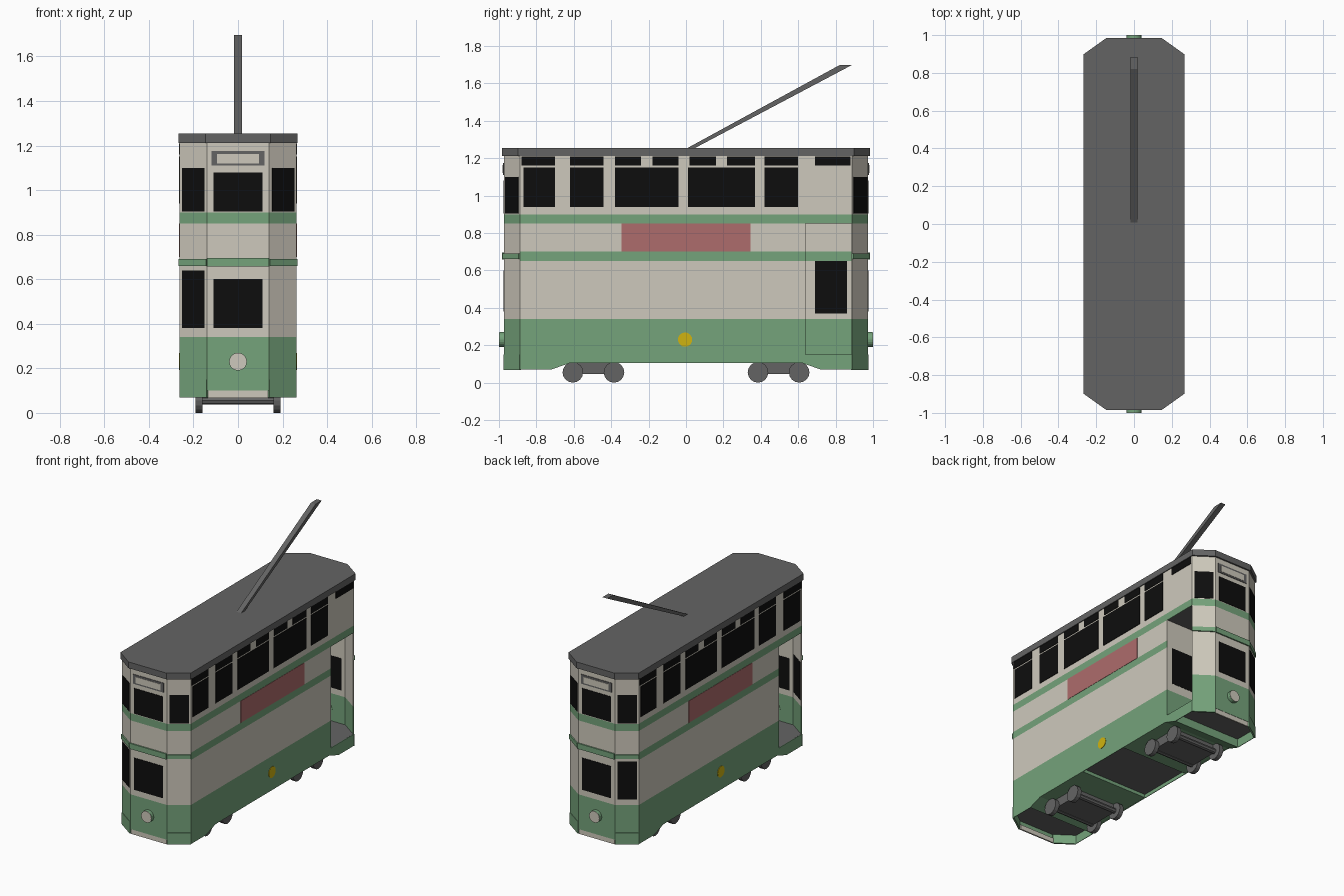
import bpy, bmesh, math
from mathutils import Vector

if "Cube" in bpy.data.objects:
    bpy.data.objects.remove(bpy.data.objects["Cube"])


def material(name, r, g, b):
    lin = [((c / 255 + 0.055) / 1.055) ** 2.4 if c > 10 else c / 255 / 12.92 for c in (r, g, b)]
    m = bpy.data.materials.new(name)
    m.diffuse_color = (*lin, 1)
    m.use_nodes = True
    m.node_tree.nodes["Principled BSDF"].inputs["Base Color"].default_value = m.diffuse_color
    return m


CREAM = material("cream", 206, 201, 188)
GREEN = material("green", 117, 163, 123)
GREY = material("dark grey", 100, 100, 100)
BLACK = material("window black", 13, 13, 13)
RED = material("dull red", 174, 108, 108)
YELLOW = material("yellow", 208, 180, 16)


def finish(name, bm, *mats, recalc=True):
    if recalc:
        bmesh.ops.recalc_face_normals(bm, faces=bm.faces)
    me = bpy.data.meshes.new(name)
    bm.to_mesh(me)
    bm.free()
    for m in mats:
        me.materials.append(m)
    ob = bpy.data.objects.new(name, me)
    bpy.context.collection.objects.link(ob)
    return ob


def prism(name, pts, vec, mat):
    """Extrude a closed outline of 3D points along vec."""
    bm = bmesh.new()
    f = bm.faces.new([bm.verts.new(p) for p in pts])
    r = bmesh.ops.extrude_face_region(bm, geom=[f])
    bmesh.ops.translate(bm, verts=[v for v in r["geom"] if isinstance(v, bmesh.types.BMVert)], vec=vec)
    return finish(name, bm, mat)


def slab(name, p, q, z0, z1, mat, out=0.003, inn=-0.006):
    """Upright plate from plan point p to q, between two offsets from the wall."""
    p, q = Vector((*p, 0)), Vector((*q, 0))
    d = (q - p).normalized()
    n = Vector((d.y, -d.x, 0))
    a, b = p + n * inn, q + n * inn
    up = Vector((0, 0, 1))
    return prism(name, [a + up * z0, b + up * z0, b + up * z1, a + up * z1], n * (out - inn), mat)


def box(name, x0, x1, y0, y1, z0, z1, mat):
    return prism(name, [(x0, y0, z0), (x1, y0, z0), (x1, y1, z0), (x0, y1, z0)], (0, 0, z1 - z0), mat)


def octagon(w, cw, l, cl):
    return [(-cw, -l), (cw, -l), (w, -cl), (w, cl), (cw, l), (-cw, l), (-w, cl), (-w, -cl)]


def disc(name, c, r, depth, axis, mat, n=20):
    bm = bmesh.new()
    bmesh.ops.create_cone(bm, cap_ends=True, segments=n, radius1=r, radius2=r, depth=depth)
    ob = finish(name, bm, mat)
    rot = Vector((0, 0, 1)).rotation_difference(Vector(axis)).to_matrix().to_4x4()
    ob.data.transform(rot)
    ob.location = c
    return ob


W, CW, L, CL = 0.262, 0.14, 0.974, 0.888

# Body shell: thin walls with painted bands and two diagonal doorways
ys = [-CL, -0.72, -0.64, -0.62, 0.62, 0.64, 0.72, CL]
ring = [(-CW, -L), (CW, -L)] + [(W, y) for y in ys] + [(CW, L), (-CW, L)] + [(-W, -y) for y in ys]
levels = [None, 0.15, 0.34, 0.65, 0.70, 0.85, 0.90, 1.22]


def skirt(y):
    return 0.07 + 0.035 * min(1, max(0, (0.72 - abs(y)) / 0.10))


bm = bmesh.new()
for i, a in enumerate(ring):
    b = ring[(i + 1) % len(ring)]
    side = a[0] == b[0]
    centre = a[1] == b[1]
    my = (a[1] + b[1]) / 2
    door = side and my * (1 if a[0] > 0 else -1) > 0.64
    for k in range(7):
        if door and 1 <= k <= 4:
            continue
        za, zb = (levels[k],) * 2 if k else ((0.10, 0.10) if centre else (skirt(a[1]), skirt(b[1])))
        f = bm.faces.new([bm.verts.new(v) for v in
                          ((*a, za), (*b, zb), (*b, levels[k + 1]), (*a, levels[k + 1]))])
        f.material_index = 1 if k in (0, 1, 5) or (k == 3 and side) else 0
bmesh.ops.remove_doubles(bm, verts=bm.verts, dist=0.0005)
body = finish("body_shell", bm, CREAM, GREEN, recalc=False)
sol = body.modifiers.new("thickness", "SOLIDIFY")
sol.thickness, sol.offset = 0.004, -1

# Roof, upper deck and lower floor
prism("roof", [(x, y, 1.212) for x, y in octagon(0.268, 0.146, 0.985, 0.898)], (0, 0, 0.043), GREY)
inner = octagon(W - 0.004, CW - 0.002, L - 0.004, CL - 0.002)
prism("upper_deck", [(x, y, 0.853) for x, y in inner], (0, 0, 0.03), GREY)
prism("lower_floor", [(x, y, 0.13) for x, y in inner], (0, 0, 0.02), GREY)

# Trolley pole
prism("trolley_pole", [(-0.018, 0, 1.25), (-0.018, 0.82, 1.697), (-0.018, 0.885, 1.697), (-0.018, 0.04, 1.25)],
      (0.036, 0, 0), GREY)

# Side windows: (start, end) along the right side
tall = [(-0.87, -0.70), (-0.62, -0.44), (-0.38, -0.04), (0.01, 0.37), (0.42, 0.60)]
vents = [(-0.88, -0.70), (-0.62, -0.44), (-0.38, -0.24), (-0.18, -0.04),
         (0.02, 0.16), (0.22, 0.37), (0.42, 0.60), (0.69, 0.88)]
for s in (1, -1):
    x = s * W
    for a, b in tall + ([(0.69, 0.87)] if s < 0 else []):
        slab("side_window", (x, s * a), (x, s * b), 0.94, 1.15, BLACK)
    for a, b in vents:
        slab("side_vent_window", (x, s * a), (x, s * b), 1.16, 1.21, BLACK)
    slab("side_panel", (x, -s * 0.345), (x, s * 0.345), 0.70, 0.85, RED, 0.002)
    disc("side_emblem", (x, -0.005, 0.23), 0.038, 0.006, (1, 0, 0), YELLOW)

    # Entrance lobby: partition and window on the facing inner wall
    py = s * 0.635
    box("lobby_partition", -W + 0.005, W - 0.005, py - 0.003, py + 0.003, 0.15, 0.853, CREAM)
    box("partition_window", min(s * 0.02, s * 0.22), max(s * 0.02, s * 0.22), py - 0.0045, py + 0.0045,
        0.40, 0.66, BLACK)
    box("partition_base", -W + 0.005, W - 0.005, py - 0.004, py + 0.004, 0.15, 0.34, GREEN)
    xi = -s * (W - 0.007)
    box("lobby_window", xi - 0.003, xi + 0.003, min(s * 0.69, s * 0.86), max(s * 0.69, s * 0.86),
        0.37, 0.65, BLACK)

# Ends: windows, destination box, trim strips, lamp and lower step
for s in (1, -1):
    def P(x, y):
        return (x * s, y * s)

    def end_slab(name, x0, x1, z0, z1, mat, out=0.003, inn=-0.006):
        slab(name, P(x0, -L), P(x1, -L), z0, z1, mat, out, inn)

    end_slab("end_upper_window", -0.11, 0.11, 0.905, 1.08, BLACK)
    end_slab("end_lower_window", -0.11, 0.11, 0.38, 0.60, BLACK)
    end_slab("sign_frame", -0.118, 0.118, 1.11, 1.175, GREY, 0.004, -0.002)
    end_slab("sign_face", -0.095, 0.095, 1.12, 1.163, CREAM, 0.006, 0.0)
    end_slab("end_trim", -CW, CW, 0.657, 0.695, GREEN, 0.009, -0.002)
    end_slab("end_step", -0.135, 0.135, 0.067, 0.10, CREAM, -0.002, -0.012)
    disc("lamp_housing", (0, s * 0.983, 0.23), 0.04, 0.03, (0, 1, 0), GREEN)
    disc("lamp_lens", (0, s * 0.998, 0.23), 0.039, 0.004, (0, 1, 0), CREAM)
    # Corner panels either side of this end
    for c in (1, -1):
        p, q = Vector(P(CW * c, -L)), Vector(P(W * c, -CL))
        if c < 0:
            p, q = q, p
        a, b = p.lerp(q, 0.1), p.lerp(q, 0.92)
        slab("corner_upper_window", a, b, 0.905, 1.10, BLACK)
        if c * s < 0:
            slab("corner_lower_window", a, b, 0.38, 0.64, BLACK)
        slab("corner_trim", p, q, 0.66, 0.69, GREEN, 0.008, -0.002)
        slab("corner_skirt", p, q, 0.068, 0.15, GREEN, 0.003, -0.008)

    # Underside panel above each bogie
    prof = [(0.2, 0.14), (0.2, 0.107), (0.62, 0.107), (0.72, 0.072), (0.72, 0.14)]
    prism("underside_panel", [(-W + 0.005, y * s, z) for y, z in prof], (2 * W - 0.01, 0, 0), GREEN)

    # Bogie: frame, axles and wheels
    box("bogie_frame", -0.16, 0.16, s * 0.495 - 0.10, s * 0.495 + 0.10, 0.045, 0.11, GREY)
    for y in (0.385, 0.605):
        disc("axle", (0, s * y, 0.055), 0.018, 0.34, (1, 0, 0), GREY, 8)
        for x in (-0.175, 0.175):
            disc("wheel", (x, s * y, 0.055), 0.055, 0.03, (1, 0, 0), GREY, 16)
